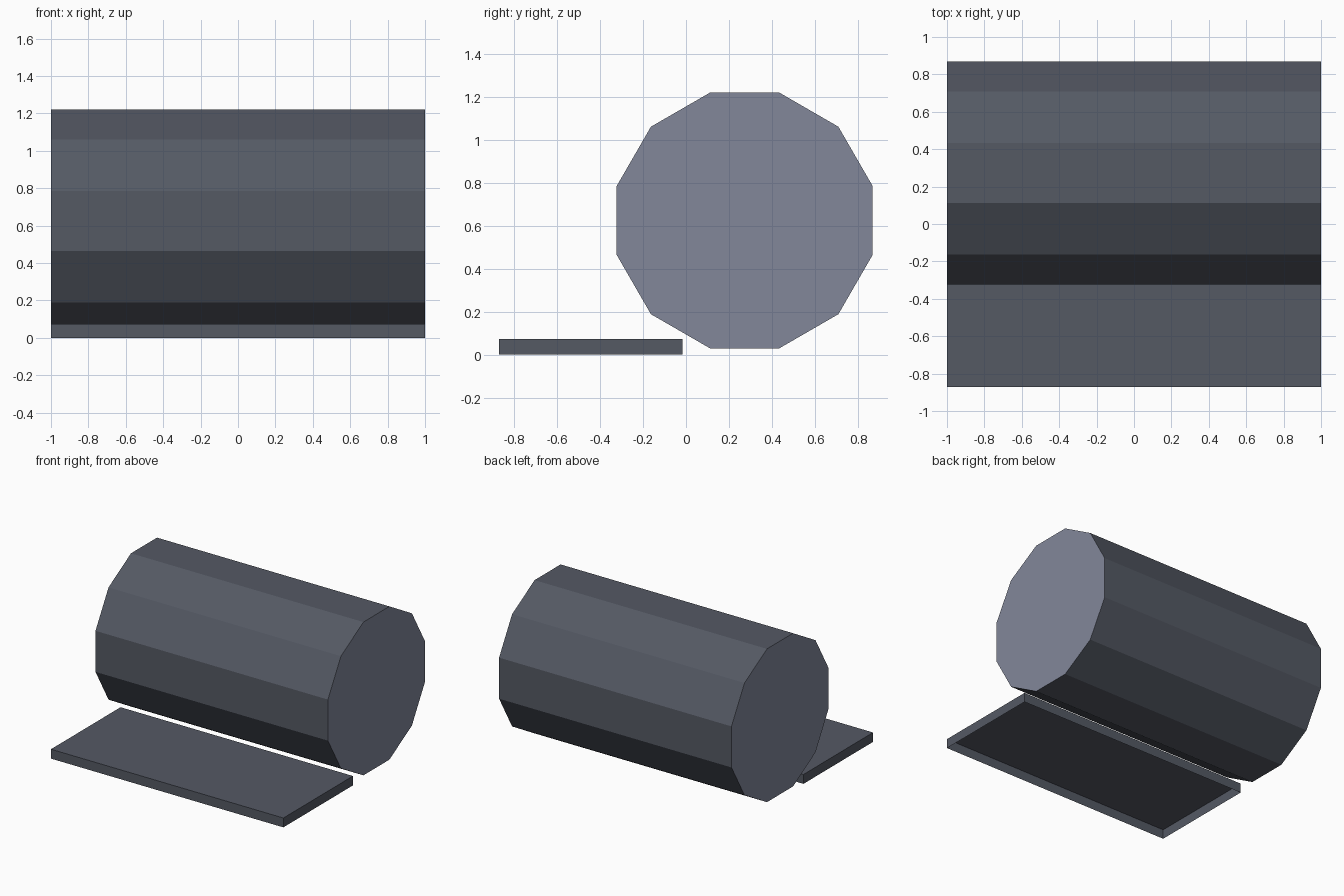
import bpy
import bmesh
from math import radians
from mathutils import Matrix, Vector

cube = bpy.data.objects.get("Cube")
if cube:
    bpy.data.objects.remove(cube, do_unlink=True)


def material(name, rgb):
    mat = bpy.data.materials.new(name)
    mat.use_nodes = True
    colour = (*rgb, 1)
    mat.diffuse_color = colour
    mat.node_tree.nodes["Principled BSDF"].inputs["Base Color"].default_value = colour
    return mat


def finish(bm, name, mats):
    mesh = bpy.data.meshes.new(name)
    bm.normal_update()
    bm.to_mesh(mesh)
    bm.free()
    for mat in mats:
        mesh.materials.append(mat)
    obj = bpy.data.objects.new(name, mesh)
    bpy.context.collection.objects.link(obj)
    return obj


slate = material("dark slate", (0.089, 0.1, 0.127))
pale = material("pale slate", (0.223, 0.242, 0.323))

# Twelve-sided roller lying along x, resting on a flat, with pale end caps
bm = bmesh.new()
turn = (Matrix.Translation((0, 0.273, 0.625))
        @ Matrix.Rotation(radians(90), 4, "Y")
        @ Matrix.Rotation(radians(15), 4, "Z"))
bmesh.ops.create_cone(bm, cap_ends=True, segments=12, radius1=0.617,
                      radius2=0.617, depth=2, matrix=turn)
bm.normal_update()
for face in bm.faces:
    face.material_index = int(abs(face.normal.x) > 0.9)
finish(bm, "roller", [slate, pale])

# Shallow plate in front, open underneath
bm = bmesh.new()
size = Vector((2, 0.855, 0.073))
place = Matrix.Translation((0, -0.443, size.z / 2)) @ Matrix.Diagonal((*size, 1))
bmesh.ops.create_cube(bm, size=1, matrix=place)
bm.normal_update()
underside = [f for f in bm.faces if f.normal.z < -0.9]
bmesh.ops.delete(bm, geom=underside, context="FACES_ONLY")
finish(bm, "front_plate", [slate])
